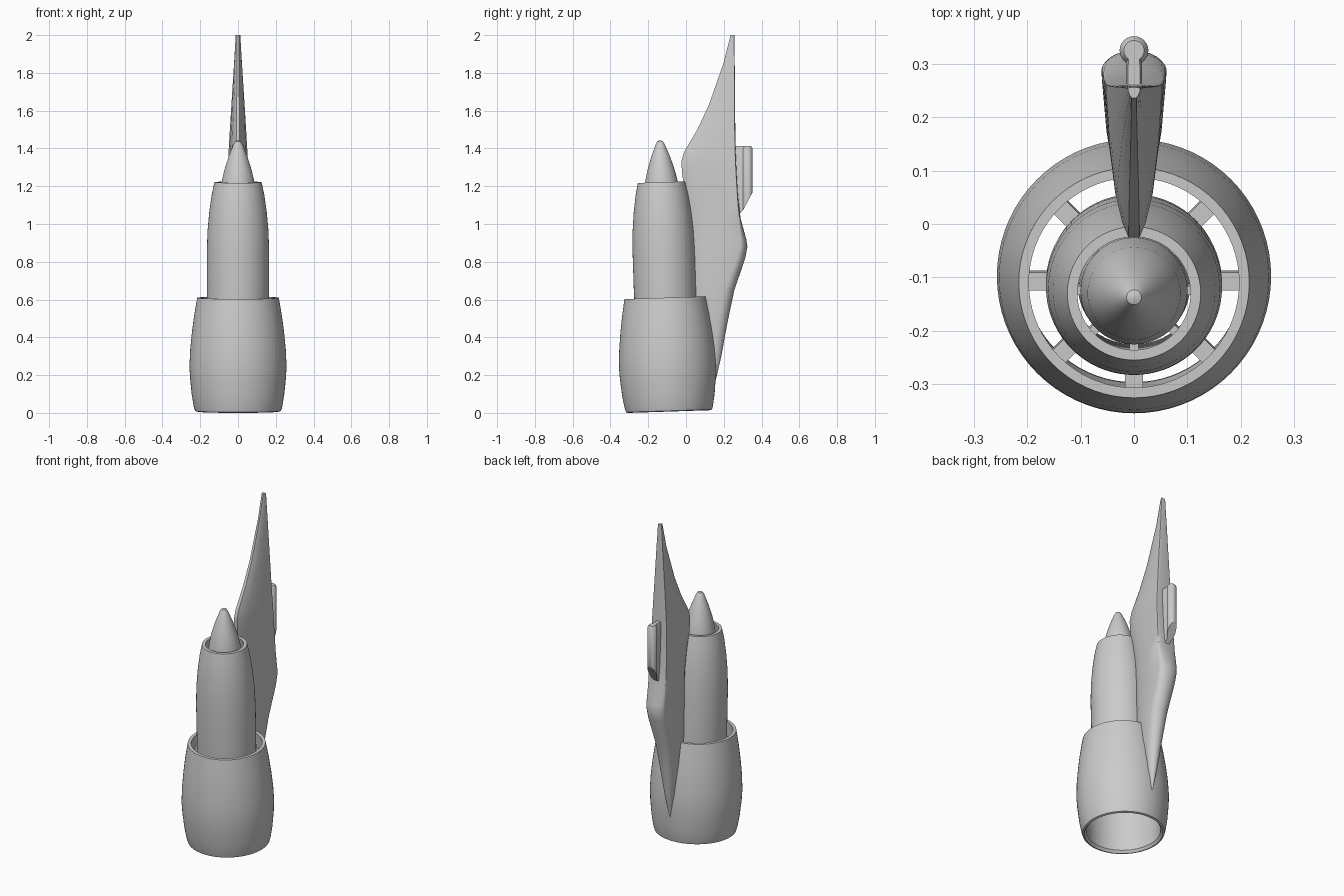
import bpy, bmesh
from math import sin, cos, pi, radians

cube = bpy.data.objects.get("Cube")
if cube:
    bpy.data.objects.remove(cube, do_unlink=True)

grey = bpy.data.materials.new("plain_grey")
grey.use_nodes = True
GREY = (0.6, 0.6, 0.6, 1)
grey.diffuse_color = GREY
grey.node_tree.nodes["Principled BSDF"].inputs["Base Color"].default_value = GREY

TILT = 0.033                    # engine axis leans slightly forward
ORIGIN = (0, -0.09, 0.007)


def finish(name, bm, engine=False, angle=35):
    bmesh.ops.recalc_face_normals(bm, faces=bm.faces)
    mesh = bpy.data.meshes.new(name)
    bm.to_mesh(mesh)
    bm.free()
    mesh.materials.append(grey)
    ob = bpy.data.objects.new(name, mesh)
    bpy.context.collection.objects.link(ob)
    if engine:
        ob.location = ORIGIN
        ob.rotation_euler.x = TILT
    bpy.ops.object.select_all(action="DESELECT")
    ob.select_set(True)
    bpy.context.view_layer.objects.active = ob
    bpy.ops.object.shade_smooth_by_angle(angle=radians(angle))
    return ob


def loft(bm, rings, wrap=False, caps=True):
    """Skin closed rings of points; wrap joins the last ring to the first."""
    vs = [[bm.verts.new(p) for p in ring] for ring in rings]
    n = len(vs[0])
    pairs = list(zip(vs, vs[1:])) + ([(vs[-1], vs[0])] if wrap else [])
    for a, b in pairs:
        for i in range(n):
            j = (i + 1) % n
            bm.faces.new((a[i], a[j], b[j], b[i]))
    if caps and not wrap:
        bm.faces.new(vs[0])
        bm.faces.new(vs[-1])


def lathe(name, profile, wrap, sides=72):
    bm = bmesh.new()
    loft(bm, [[(r * cos(2 * pi * i / sides), r * sin(2 * pi * i / sides), z)
               for i in range(sides)] for r, z in profile], wrap)
    return finish(name, bm, engine=True)


def struts(name, r0, r1, z0, z1, width):
    """Eight radial vanes."""
    bm = bmesh.new()
    for k in range(8):
        a = k * pi / 4
        def pt(r, s, z):
            return (r * cos(a) - s * sin(a), r * sin(a) + s * cos(a), z)
        h = width / 2
        loft(bm, [[pt(r0, -h, z), pt(r1, -h, z), pt(r1, h, z), pt(r0, h, z)]
                  for z in (z0, z1)])
    return finish(name, bm, engine=True)


# Outer cowl: outside wall up, inside wall back down
lathe("fan_cowl", [
    (0.217, 0), (0.228, 0.004), (0.234, 0.025), (0.245, 0.09), (0.254, 0.18),
    (0.257, 0.24), (0.253, 0.33), (0.244, 0.42), (0.232, 0.51), (0.216, 0.603),
    (0.197, 0.603), (0.206, 0.5), (0.212, 0.35), (0.211, 0.2), (0.205, 0.08),
    (0.206, 0.015)], True)

# Core casing, open at both ends
lathe("core_casing", [
    (0.13, 0.3), (0.14, 0.31), (0.155, 0.4), (0.163, 0.52), (0.165, 0.65),
    (0.165, 0.85), (0.161, 0.96), (0.152, 1.06), (0.139, 1.15), (0.125, 1.215),
    (0.106, 1.215), (0.125, 1.12), (0.138, 1.0), (0.145, 0.8), (0.14, 0.5),
    (0.125, 0.32)], True)

# Centre body with a rounded nose and the exhaust cone
lathe("exhaust_cone", [
    (0.01, 0.2), (0.04, 0.215), (0.07, 0.26), (0.09, 0.34), (0.1, 0.5),
    (0.105, 0.8), (0.1, 1.08), (0.087, 1.215), (0.072, 1.28), (0.05, 1.35),
    (0.024, 1.415), (0.014, 1.432), (0.004, 1.436)], False)

struts("duct_struts", 0.155, 0.207, 0.42, 0.54, 0.034)
struts("core_struts", 0.09, 0.14, 0.9, 1.05, 0.016)

# Pylon: height, front y, back y, half width, depth of back rounding
STATIONS = [
    (0.17, 0.135, 0.157, 0.006, 0.01), (0.3, 0.125, 0.187, 0.026, 0.035),
    (0.4, 0.09, 0.205, 0.037, 0.045), (0.5, 0.045, 0.224, 0.045, 0.05),
    (0.65, 0.035, 0.256, 0.053, 0.05), (0.82, 0.03, 0.314, 0.06, 0.045),
    (0.88, 0.03, 0.325, 0.061, 0.04), (0.92, 0.03, 0.319, 0.061, 0.03),
    (1.03, 0.025, 0.289, 0.059, 0.008), (1.15, 0.005, 0.275, 0.057, 0.003),
    (1.25, -0.019, 0.269, 0.055, 0.003), (1.33, -0.025, 0.265, 0.053, 0.003),
    (1.38, -0.011, 0.263, 0.05, 0.003), (1.5, 0.06, 0.261, 0.043, 0.003),
    (1.63, 0.121, 0.26, 0.035, 0.003), (1.85, 0.198, 0.258, 0.021, 0.002),
    (2.0, 0.236, 0.256, 0.012, 0.002)]


def pylon_ring(z, yf, yb, w, r):
    side = [(max(0.2 * w, 0.005), yf)]
    span = yb - r - yf
    side += [(w * f, yf + span * t) for t, f in ((0.1, 0.42), (0.27, 0.64), (0.6, 0.86))]
    side += [(w * cos(k * pi / 12), yb - r + r * sin(k * pi / 12)) for k in range(6)]
    return ([(x, y, z) for x, y in side] + [(0, yb, z)]
            + [(-x, y, z) for x, y in reversed(side)])


bm = bmesh.new()
loft(bm, [pylon_ring(*s) for s in STATIONS])
finish("pylon", bm, angle=40)

# Rear fitting: keyhole section (rod on a web) with a slanted lower end
ROD_Y = 0.325


def keyhole(r, h, z=None):
    start = -pi / 2 + 0.6
    pts = [(r * cos(a), ROD_Y + r * sin(a)) for a in
           (start + k * (2 * pi - 1.2) / 20 for k in range(21))]
    pts += [(-h, 0.25), (h, 0.25)]
    return [(x, y, 1.04 + 1.9 * max(y - 0.285, -0.01) if z is None else z) for x, y in pts]


bm = bmesh.new()
loft(bm, [keyhole(0.027, 0.015), keyhole(0.027, 0.015, 1.4), keyhole(0.019, 0.011, 1.412)])
finish("rear_fitting", bm)
